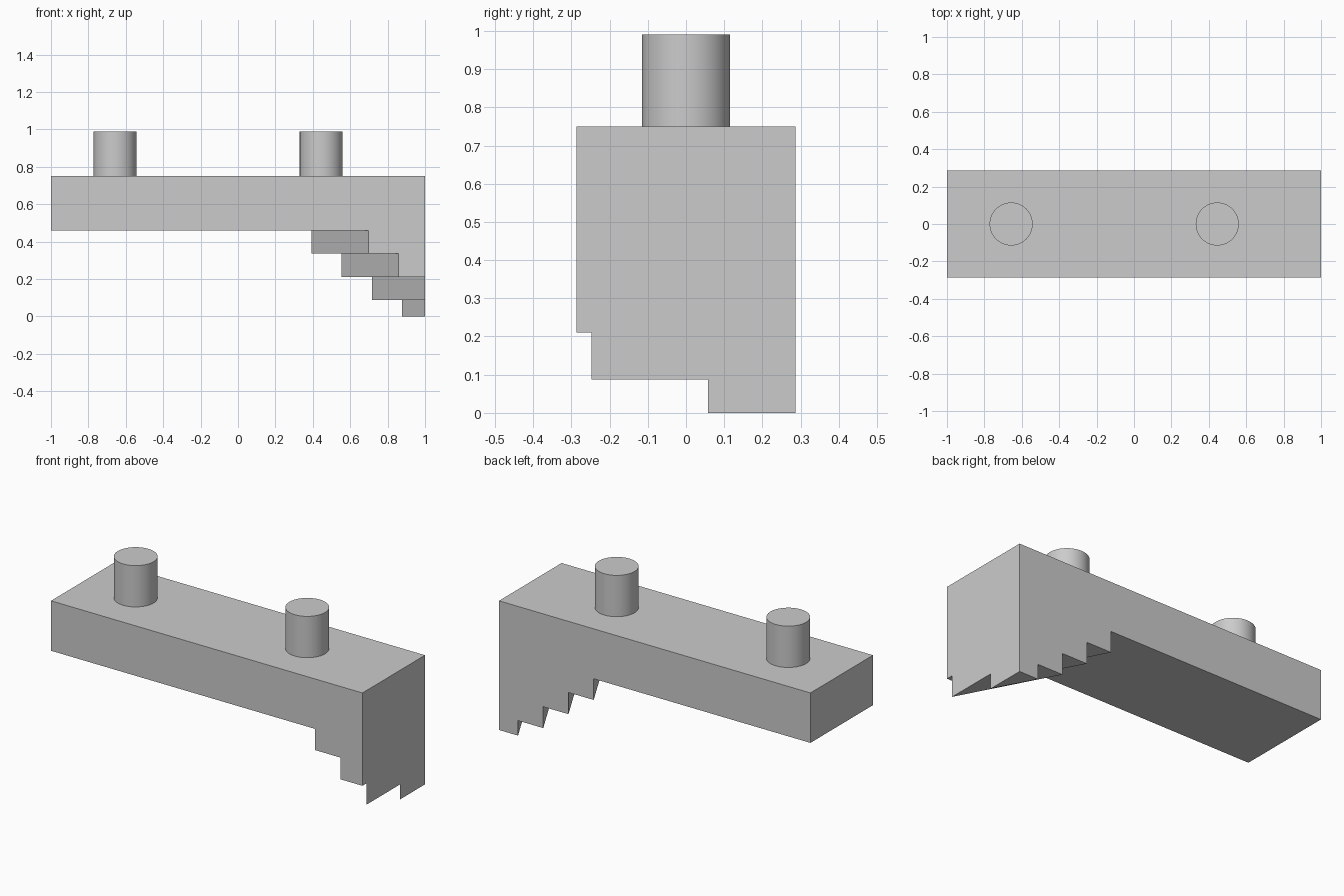
import bpy
import bmesh

# Remove the default cube only
cube = bpy.data.objects.get("Cube")
if cube:
    bpy.data.objects.remove(cube, do_unlink=True)

HALF_DEPTH = 0.287
SLANT = 0.305 / (2 * HALF_DEPTH)  # x shift of the cut line per unit of y

grey = bpy.data.materials.new("plain_grey")
grey.use_nodes = True
colour = (0.6, 0.6, 0.6, 1)
grey.diffuse_color = colour
grey.node_tree.nodes["Principled BSDF"].inputs["Base Color"].default_value = colour


def slanted_outline(back_x):
    """Plan of a step: right end of the beam, cut off by a diagonal line."""
    front_x = back_x + SLANT * 2 * HALF_DEPTH
    if front_x < 1:
        return [(back_x, HALF_DEPTH), (front_x, -HALF_DEPTH),
                (1, -HALF_DEPTH), (1, HALF_DEPTH)]
    return [(back_x, HALF_DEPTH),
            (1, HALF_DEPTH - (1 - back_x) / SLANT), (1, HALF_DEPTH)]


def prism(name, outline, bottom, top):
    bm = bmesh.new()
    face = bm.faces.new([bm.verts.new((x, y, bottom)) for x, y in outline])
    raised = bmesh.ops.extrude_face_region(bm, geom=[face])["geom"]
    verts = [v for v in raised if isinstance(v, bmesh.types.BMVert)]
    bmesh.ops.translate(bm, verts=verts, vec=(0, 0, top - bottom))
    bmesh.ops.recalc_face_normals(bm, faces=bm.faces)
    mesh = bpy.data.meshes.new(name)
    bm.to_mesh(mesh)
    bm.free()
    mesh.materials.append(grey)
    obj = bpy.data.objects.new(name, mesh)
    bpy.context.collection.objects.link(obj)
    return obj


# Long beam
beam = prism("beam", [(-1, -HALF_DEPTH), (1, -HALF_DEPTH),
                      (1, HALF_DEPTH), (-1, HALF_DEPTH)], 0.46, 0.75)

# Diagonally cut steps hanging under the right end, joined into the beam
levels = [0.46, 0.337, 0.211, 0.087, 0]
for i, (top, bottom) in enumerate(zip(levels, levels[1:])):
    step = prism(f"step_{i + 1}", slanted_outline(0.392 + 0.162 * i), bottom, top)
    union = beam.modifiers.new(step.name, "BOOLEAN")
    union.operation = "UNION"
    union.solver = "EXACT"
    union.object = step
    bpy.context.view_layer.objects.active = beam
    bpy.ops.object.modifier_apply(modifier=union.name)
    bpy.data.objects.remove(step, do_unlink=True)

# Round pegs on top
for name, x in (("left_end_peg", 0.445), ("right_end_peg", -0.657)):
    bpy.ops.mesh.primitive_cylinder_add(vertices=64, radius=0.115, depth=0.24,
                                        location=(x, 0, 0.87))
    peg = bpy.context.object
    peg.name = name
    peg.data.materials.append(grey)
    bpy.ops.object.shade_smooth_by_angle()
